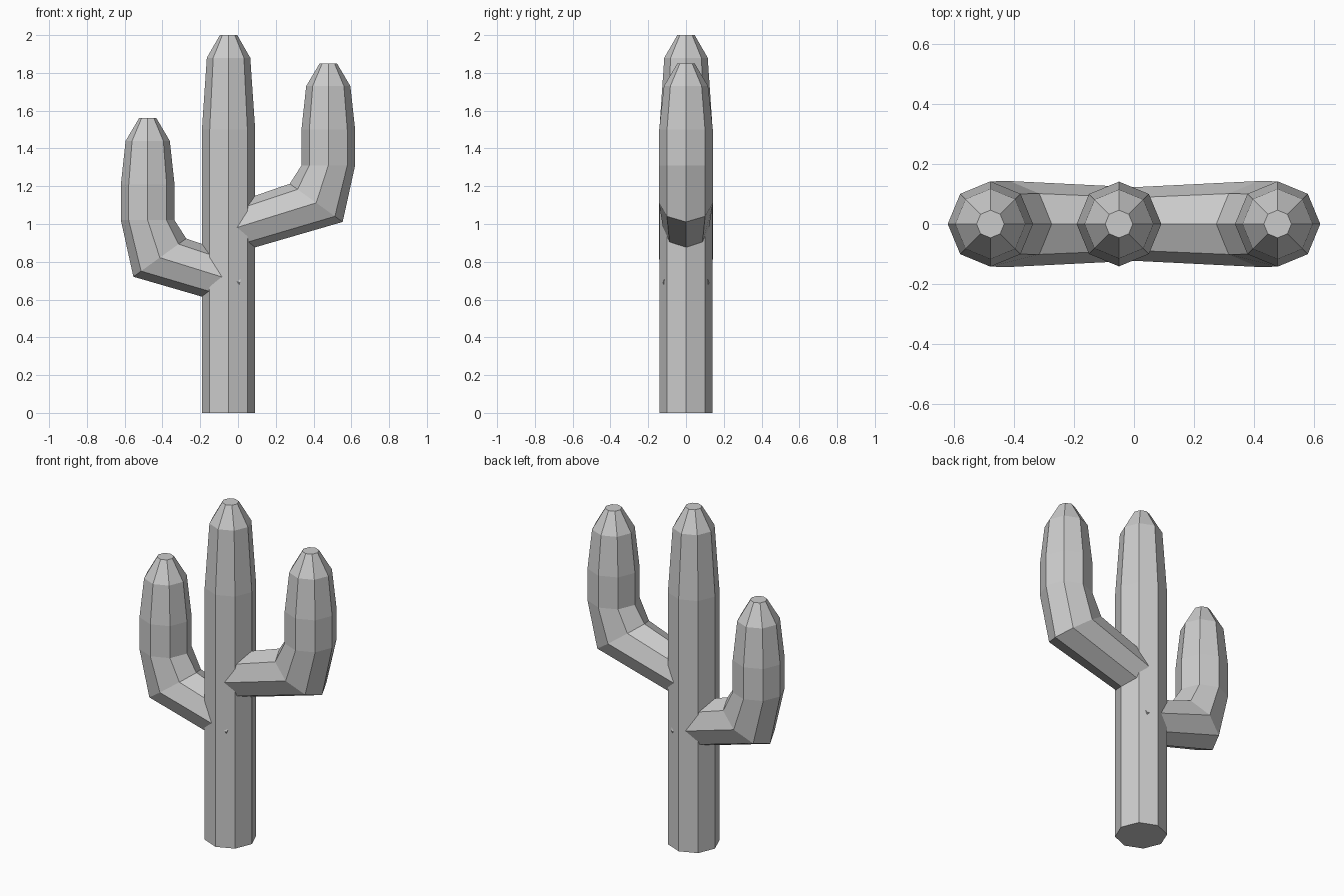
import bpy, bmesh
from math import cos, sin, pi
from mathutils import Vector

if "Cube" in bpy.data.objects:
    bpy.data.objects.remove(bpy.data.objects["Cube"])

SIDES = 8


def loft(name, rings):
    """Skin octagonal rings given as (x, z, ux, uz, ry): centre, in-plane half axis, y radius."""
    bm = bmesh.new()
    loops = []
    for x, z, ux, uz, ry in rings:
        loops.append([bm.verts.new(Vector((x + ux * cos(a), ry * sin(a), z + uz * cos(a))))
                      for a in (2 * pi * i / SIDES for i in range(SIDES))])
    for low, high in zip(loops, loops[1:]):
        for i in range(SIDES):
            j = (i + 1) % SIDES
            bm.faces.new((low[i], low[j], high[j], high[i]))
    bm.faces.new(loops[0][::-1])
    bm.faces.new(loops[-1])
    bmesh.ops.recalc_face_normals(bm, faces=bm.faces)
    mesh = bpy.data.meshes.new(name)
    bm.to_mesh(mesh)
    bm.free()
    obj = bpy.data.objects.new(name, mesh)
    bpy.context.collection.objects.link(obj)
    return obj


# Trunk: straight column with a tapered, blunt tip
loft("trunk", [(-0.05, z, r, 0, r) for z, r in
               ((0, 0.141), (1.5, 0.141), (1.88, 0.115), (2.0, 0.046))])


# Arms: sloped root inside the trunk, mitred elbow, upright tip
def arm(name, side, drop):
    rings = [(-0.01, 0.98, 0.037, -0.122, 0.122),
             (0.414, 1.112, 0.14, -0.101, 0.143)]
    rings += [(0.478, z, r, 0, r) for z, r in
              ((1.31, 0.142), (1.5, 0.142), (1.73, 0.117), (1.85, 0.046))]
    loft(name, [(side * x, z - drop, side * ux, uz, ry) for x, z, ux, uz, ry in rings])


arm("right_arm", 1, 0)
arm("left_arm", -1, 0.29)
